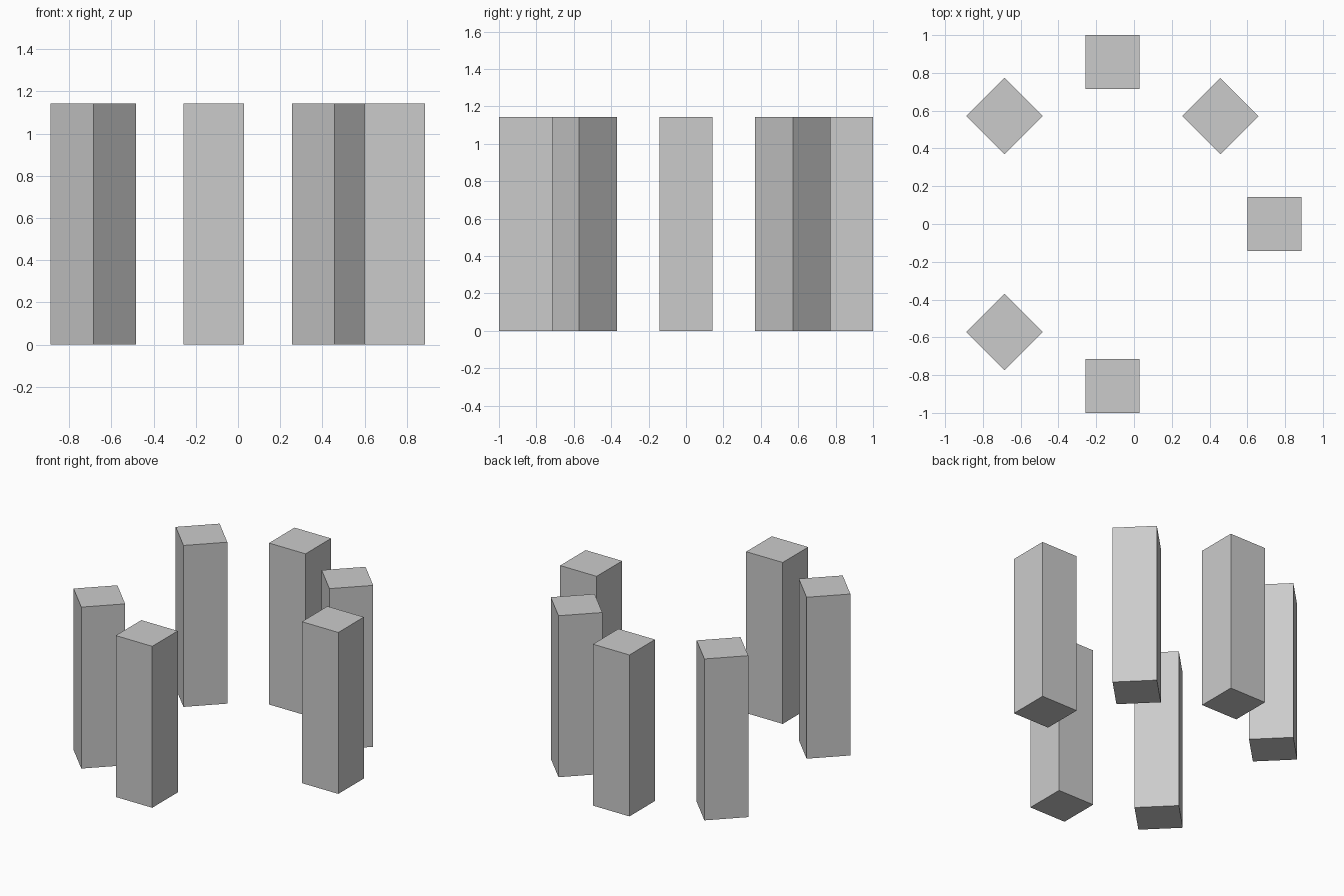
import bpy
from math import radians

if "Cube" in bpy.data.objects:
    bpy.data.objects.remove(bpy.data.objects["Cube"])

U = 1 / 7                      # base module
SIDE, HEIGHT = 2 * U, 8 * U
RING_X = -0.8 * U              # ring centre, offset so the model is centred


def pillar(name, x, y, turn=0):
    bpy.ops.mesh.primitive_cube_add(
        size=1, location=(RING_X + x * U, y * U, HEIGHT / 2),
        rotation=(0, 0, radians(turn)))
    ob = bpy.context.object
    ob.name = name
    ob.scale = (SIDE, SIDE, HEIGHT)
    bpy.ops.object.transform_apply(location=False, rotation=False, scale=True)


# Square-on pillars on the axes of the ring
pillar("right_pillar", 6, 0)
pillar("back_pillar", 0, 6)
pillar("front_pillar", 0, -6)

# Diagonal pillars, turned 45 degrees (front right one is absent)
pillar("back_right_pillar", 4, 4, 45)
pillar("back_left_pillar", -4, 4, 45)
pillar("front_left_pillar", -4, -4, 45)
